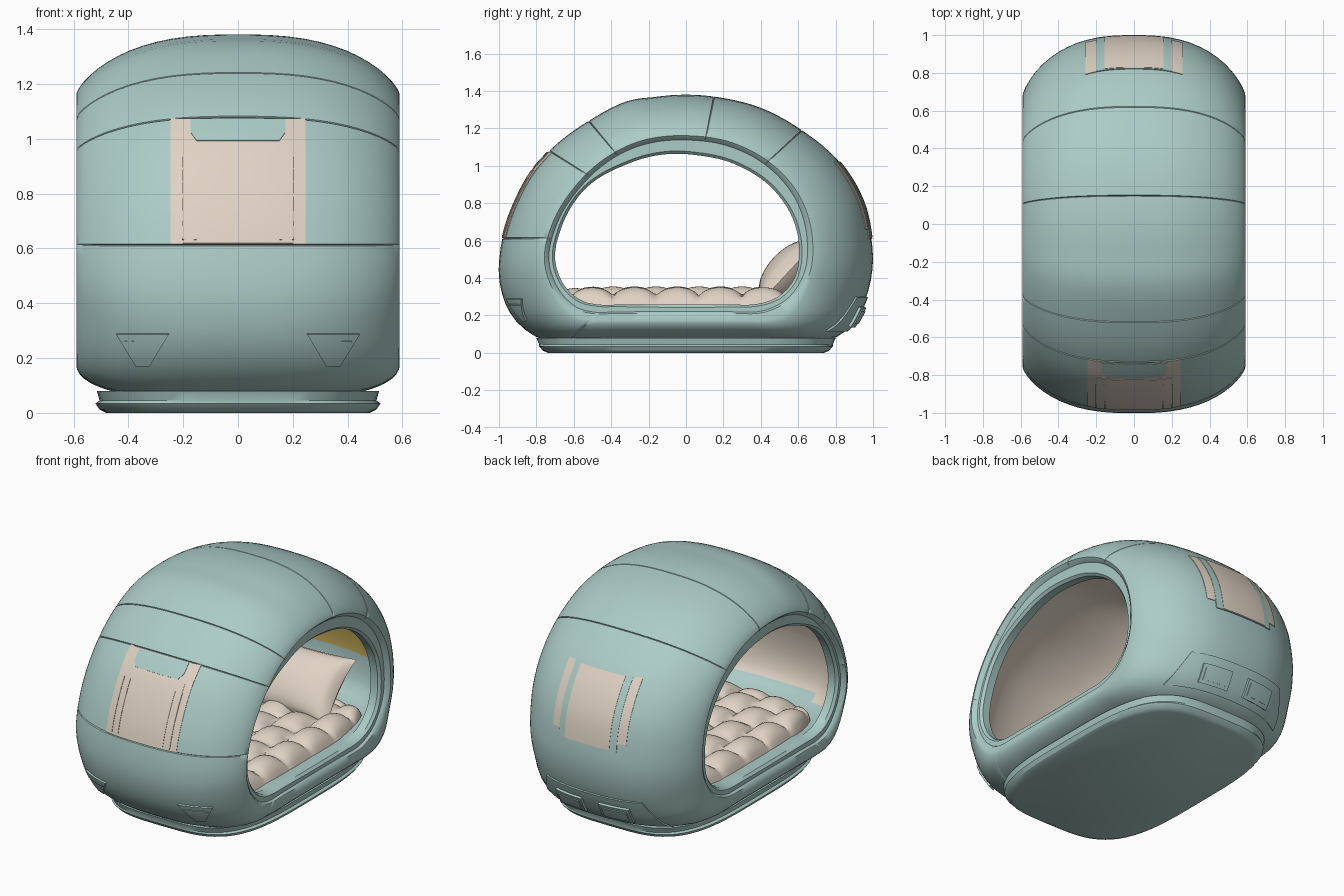
import bpy, bmesh, math
from mathutils import Vector, Matrix

if "Cube" in bpy.data.objects:
    bpy.data.objects.remove(bpy.data.objects["Cube"])


def material(name, col):
    m = bpy.data.materials.new(name)
    m.diffuse_color = (*col, 1)
    m.use_nodes = True
    m.node_tree.nodes["Principled BSDF"].inputs["Base Color"].default_value = m.diffuse_color
    return m


TEAL = material("soft teal", (0.41, 0.60, 0.565))
BEIGE = material("warm beige", (0.74, 0.645, 0.55))
GOLD = material("gold", (0.58, 0.42, 0.10))
CZ = 0.62  # height of the loft axis


def make(name, verts, faces, mats, angle=35):
    me = bpy.data.meshes.new(name)
    me.from_pydata([tuple(v) for v in verts], [], faces)
    bm = bmesh.new()
    bm.from_mesh(me)
    bmesh.ops.recalc_face_normals(bm, faces=bm.faces)
    bm.to_mesh(me)
    bm.free()
    for m in mats:
        me.materials.append(m)
    ob = bpy.data.objects.new(name, me)
    bpy.context.collection.objects.link(ob)
    bpy.ops.object.select_all(action='DESELECT')
    ob.select_set(True)
    bpy.context.view_layer.objects.active = ob
    bpy.ops.object.shade_smooth_by_angle(angle=math.radians(angle))
    return ob


def polar(points):
    """Smooth closed radius function r(angle) through side-view points."""
    pts = sorted((math.atan2(z - CZ, y) % math.tau, math.hypot(y, z - CZ)) for y, z in points)
    n = len(pts)
    ext = [(a - math.tau, r) for a, r in pts[-3:]] + pts + [(a + math.tau, r) for a, r in pts[:3]]

    def r(a):
        a %= math.tau
        i = max(j for j in range(2, n + 4) if ext[j][0] <= a or j == 2)
        (a0, r0), (a1, r1), (a2, r2), (a3, r3) = ext[i - 1:i + 3]
        h, t = a2 - a1, (a - a1) / (a2 - a1)
        m1, m2 = (r2 - r0) / (a2 - a0) * h, (r3 - r1) / (a3 - a1) * h
        return ((2*t**3 - 3*t*t + 1) * r1 + (t**3 - 2*t*t + t) * m1
                + (3*t*t - 2*t**3) * r2 + (t**3 - t*t) * m2)
    return r


def flat(z, *ys):
    return [(y, z) for y in ys]


outer = polar([(1, .5), (.99, .62), (.95, .8), (.82, 1.02), (.62, 1.19), (.4, 1.31), (.15, 1.37),
               (-.15, 1.37), (-.3, 1.35), (-.52, 1.24), (-.73, 1.08), (-.82, .98), (-.91, .82),
               (-.98, .62), (-1, .48), (-1, .4), (-.96, .25), (-.88, .14), (-.74, .06),
               (.74, .06), (.86, .12), (.93, .22), (.98, .35)] + flat(.045, -.6, -.4, -.2, 0, .2, .4, .6))
rim = polar([(0, 1.15), (-.3, 1.1), (-.56, .91), (-.71, .67), (-.745, .5), (-.7, .35), (-.6, .24),
             (.46, .23), (.56, .29), (.645, .43), (.66, .6), (.6, .82), (.45, 1.0), (.25, 1.11)]
            + flat(.21, -.5, -.4, -.3, -.2, -.1, 0, .1, .2, .3, .38))
hole = polar([(.03, 1.06), (-.3, 1.015), (-.55, .865), (-.67, .66), (-.70, .5), (-.65, .36), (-.56, .28),
              (.42, .27), (.5, .305), (.58, .4), (.605, .56), (.57, .72), (.47, .87), (.27, 1.005)]
             + flat(.258, -.47, -.36, -.26, -.17, -.08, 0, .08, .17, .26, .35))


def low(a):
    """1 on the underside, 0 elsewhere."""
    t = min(1, max(0, (-math.sin(a) - .3) / .4))
    return t * t * (3 - 2 * t)


def at(a, r, x):
    return Vector((x, r * math.cos(a), CZ + r * math.sin(a)))


def skin(a, x, dent=0):
    f = max(0, 1 - (abs(x) / .59) ** 2.6) ** .72
    k = (.05 + .95 * f) ** (1 - .5 * low(a))
    return at(a, rim(a) + (outer(a) - rim(a)) * k - dent, x)


# ---- pod shell: a loft of closed sections round the sideways axis, grooves at the panel seams
seams = [math.atan2(z - CZ, y) % math.tau for y, z in
         [(-.98, .612), (-.73, 1.08), (-.52, 1.24), (.15, 1.37), (.62, 1.19), (-.56, .13)]]
rings = [(i * math.tau / 108, 0) for i in range(108)]
rings = [q for q in rings if all(abs(q[0] - s) > .018 for s in seams)]
for s in seams:
    rings += [(s - .004, 0), (s, .006), (s + .004, 0)]
rings.sort()
xs = [.59 * math.sin(math.radians(-90 + 6 * i)) for i in range(31)]
lining = [(.5, .12), (.46, .38), (.4, .55), (.3, .7), (.15, .8)]
lining = lining + [(0, .82)] + [(-x, g) for x, g in reversed(lining)]
verts, faces, fm = [], [], []
for a, d in rings:
    ro, rh = rim(a), hole(a)
    sec = [skin(a, x, d) for x in xs]
    sec += [at(a, ro, .58), at(a, ro - .012, .565), at(a, rh + .015, .565), at(a, rh, .55), at(a, rh, .5)]
    sec += [at(a, rh + (outer(a) - rh) * g * (1 - low(a)), x) for x, g in lining]
    sec += [at(a, rh, -.5), at(a, rh, -.55), at(a, rh + .015, -.565), at(a, ro - .012, -.565), at(a, ro, -.58)]
    verts += sec
S, R = len(sec), len(rings)
for i in range(R):
    for j in range(S):
        f = [i * S + j, i * S + (j + 1) % S, ((i + 1) % R) * S + (j + 1) % S, ((i + 1) % R) * S + j]
        faces.append(f)
        c = sum((verts[v] for v in f), Vector()) / 4
        inside = 35 <= j <= 46
        # lining: gold over the headrest, teal skirting near the bed, beige elsewhere
        if not inside or c.z < .285:
            fm.append(0)
        elif c.y > .45:
            fm.append(2 if c.z > .52 else 0)
        else:
            fm.append(1)
shell = make("pod_shell", verts, faces, [TEAL, BEIGE, GOLD], 40)
for p, m in zip(shell.data.polygons, fm):
    p.material_index = m


# ---- plates that follow the shell at a given x and height, front (-1) or back (1)
def on_skin(x, z, side, off):
    lo, hi = math.radians(-62), math.radians(88)
    conv = (lambda t: t) if side > 0 else (lambda t: math.pi - t)
    for _ in range(30):
        mid = (lo + hi) / 2
        if skin(conv(mid), x).z < z:
            lo = mid
        else:
            hi = mid
    a, e = conv(lo), .02
    n = (skin(a + e, x) - skin(a - e, x)).cross(skin(a, x + e) - skin(a, x - e)).normalized()
    p = skin(a, x)
    if n.dot(p - Vector((0, 0, CZ))) < 0:
        n = -n
    return p + n * off


def plate(name, side, x0, x1, z0, z1, off, mat, bottom=None, n=10):
    b0, b1 = bottom or (x0, x1)
    vs = []
    for layer in (off, -.004):
        for i in range(n + 1):
            v = i / n
            l, r = b0 + (x0 - b0) * v, b1 + (x1 - b1) * v
            vs += [on_skin(l + (r - l) * j / n, z0 + (z1 - z0) * v, side, layer) for j in range(n + 1)]
    m, N = n + 1, (n + 1) ** 2
    fs = []
    for i in range(n):
        for j in range(n):
            q = [i * m + j, i * m + j + 1, (i + 1) * m + j + 1, (i + 1) * m + j]
            fs += [q, [k + N for k in reversed(q)]]
    edge = ([j for j in range(m)] + [i * m + n for i in range(1, m)]
            + [n * m + j for j in range(n - 1, -1, -1)] + [i * m for i in range(n - 1, 0, -1)])
    for a, b in zip(edge, edge[1:] + edge[:1]):
        fs.append([a, b, b + N, a + N])
    return make(name, vs, fs, [mat])


# front window with blind, curtain folds and teal header
plate("front_window", -1, -.245, .245, .615, 1.072, .003, BEIGE)
plate("front_blind", -1, -.2, .2, .618, .975, .005, BEIGE)
plate("front_window_header", -1, -.172, .172, 1.02, 1.07, .0055, TEAL)
plate("front_window_header_lower", -1, -.172, .172, .99, 1.02, .0055, TEAL, (-.15, .15))
for s in (-1, 1):
    for x in (.155, .2):
        plate("curtain_fold", -1, s * x - .004, s * x + .004, .63, .93, .008, BEIGE, n=5)
    # headlight pods, tapered downwards, with a small ledge
    lo, hi = sorted((s * .25, s * .44))
    b = sorted((s * .32, s * .37))
    plate("headlight", -1, lo, hi, .175, .29, .010, TEAL, b, 6)
    plate("headlight_ledge", -1, lo + .03, hi - .03, .255, .265, .014, TEAL, n=4)
    # back window side strips
    lo, hi = sorted((s * .2, s * .255))
    plate("back_window_side_strip", 1, lo, hi, .66, 1.02, .003, BEIGE, n=8)
    # tail lamps
    lo, hi = sorted((s * .06, s * .25))
    plate("tail_lamp", 1, lo, hi, .15, .25, .022, TEAL, n=5)
    plate("tail_lamp_lens", 1, lo + .018, hi - .018, .168, .232, .027, TEAL, n=4)
plate("back_window_frame", 1, -.2, .2, .61, 1.02, .005, TEAL)
plate("back_window", 1, -.155, .155, .615, 1.015, .007, BEIGE)
plate("tail_panel", 1, -.33, .33, .12, .30, .008, TEAL, (-.41, .41))


# ---- base tray: stacked rounded outlines
def rounded(hx, hy, z, n=64, e=3.6):
    out = []
    for i in range(n):
        t = math.tau * i / n
        c, s = math.cos(t), math.sin(t)
        out.append(Vector((math.copysign(abs(c) ** (2 / e), c) * hx,
                           math.copysign(abs(s) ** (2 / e), s) * hy, z)))
    return out


layers = [(.48, .74, 0), (.505, .765, .012), (.52, .785, .035), (.505, .785, .045), (.515, .80, .08)]
vs, fs = [], []
for hx, hy, z in layers:
    vs += rounded(hx, hy, z)
for k in range(len(layers) - 1):
    for i in range(64):
        j = (i + 1) % 64
        fs.append([k * 64 + i, k * 64 + j, k * 64 + 64 + j, k * 64 + 64 + i])
fs += [list(range(63, -1, -1)), list(range(256, 320))]
make("base_tray", vs, fs, [TEAL], 30)


# ---- tufted mattress: staggered puffs on a rounded outline
def puff(x, y):
    row = math.floor((x + 2) / .19)
    u, v = ((x + 2) / .19) % 1, ((y + 2) / .23 + .5 * (row % 2)) % 1
    return (math.sin(math.pi * u) * math.sin(math.pi * v)) ** .45


NX, NY = 50, 84
vs, fs = [], []
for i in range(NY + 1):
    for j in range(NX + 1):
        u, v = 2 * j / NX - 1, 2 * i / NY - 1
        sx, sy = 1 - .14 * v ** 4, 1 - .12 * u ** 4
        x, y = .48 * u * sx, .74 * v * sy
        edge = max(0, 1 - max(abs(u), abs(v)) ** 10) ** .5
        vs.append(Vector((x, y, .24 + edge * (.055 + .06 * puff(x, y)))))
for i in range(NY):
    for j in range(NX):
        a = i * (NX + 1) + j
        fs.append([a, a + 1, a + NX + 2, a + NX + 1])
make("mattress", vs, fs, [BEIGE], 60)

# ---- pillow: pinched cushion leaning on the back wall
n = 24
vs, fs = [], []
tilt = Matrix.Translation((0, .55, .435)) @ Matrix.Rotation(math.radians(47), 4, 'X')
for side in (1, -1):
    base = len(vs)
    for i in range(n + 1):
        for j in range(n + 1):
            u, v = 2 * j / n - 1, 2 * i / n - 1
            h = ((1 - u * u) * (1 - v * v)) ** .45
            vs.append(tilt @ Vector((.34 * u * (1 - .08 * (1 - v * v)),
                                     .215 * v * (1 - .08 * (1 - u * u)), side * .11 * h)))
    for i in range(n):
        for j in range(n):
            a = base + i * (n + 1) + j
            q = [a, a + 1, a + n + 2, a + n + 1]
            fs.append(q if side > 0 else q[::-1])
make("pillow", vs, fs, [BEIGE], 60)
